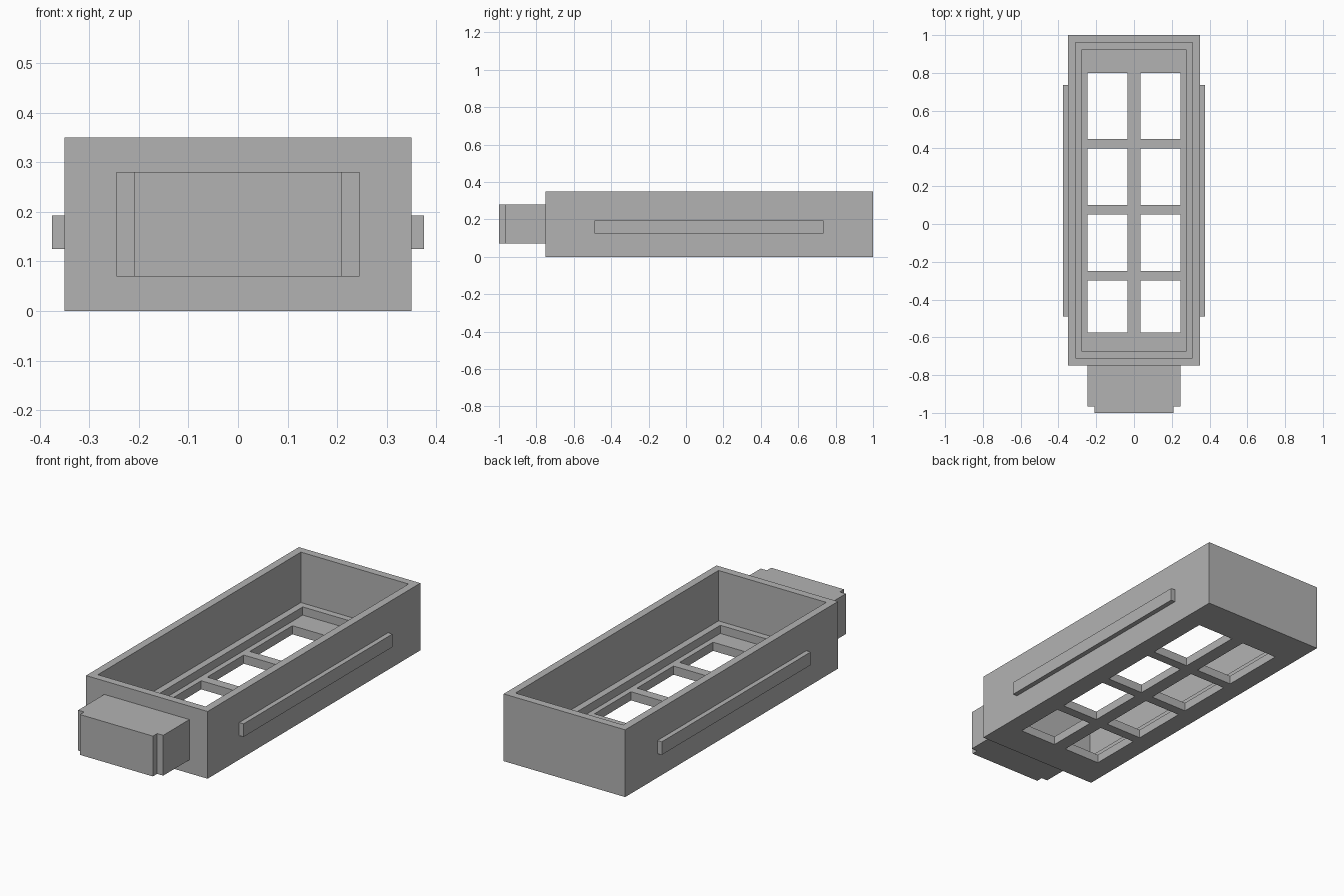
import bpy
import bmesh
from mathutils import Vector

cube = bpy.data.objects.get("Cube")
if cube:
    bpy.data.objects.remove(cube, do_unlink=True)

grey = bpy.data.materials.new("plain grey")
grey.use_nodes = True
grey.diffuse_color = (0.45, 0.45, 0.45, 1)
grey.node_tree.nodes["Principled BSDF"].inputs["Base Color"].default_value = grey.diffuse_color


def box(name, xs, ys, zs):
    """Axis-aligned box from its x, y and z limits."""
    low, high = map(Vector, zip(xs, ys, zs))
    bm = bmesh.new()
    bmesh.ops.create_cube(bm, size=1)
    for v in bm.verts:
        v.co = (low + high) / 2 + v.co * (high - low)
    mesh = bpy.data.meshes.new(name)
    bm.to_mesh(mesh)
    bm.free()
    mesh.materials.append(grey)
    obj = bpy.data.objects.new(name, mesh)
    bpy.context.collection.objects.link(obj)
    return obj


def cut(target, xs, ys, zs):
    """Subtract a box from the target and discard the cutter."""
    cutter = box("cutter", xs, ys, zs)
    cutter.hide_render = True
    mod = target.modifiers.new("cut", "BOOLEAN")
    mod.operation = "DIFFERENCE"
    mod.solver = "EXACT"
    mod.object = cutter
    bpy.context.view_layer.objects.active = target
    bpy.ops.object.modifier_apply(modifier=mod.name)
    bpy.data.objects.remove(cutter, do_unlink=True)


# Open tray with a stepped ledge around the floor
FLOOR, LEDGE, TOP = 0.045, 0.0875, 0.35
tray = box("tray", (-0.35, 0.35), (-0.75, 1), (0, TOP))
cut(tray, (-0.31, 0.31), (-0.71, 0.96), (LEDGE, TOP + 0.1))
cut(tray, (-0.275, 0.275), (-0.675, 0.925), (FLOOR, TOP + 0.1))

# Two columns of window openings through the floor
for ys in ((-0.575, -0.3), (-0.25, 0.05), (0.1, 0.4), (0.45, 0.8)):
    for xs in ((-0.247, -0.035), (0.035, 0.247)):
        cut(tray, xs, ys, (-0.1, FLOOR + 0.02))

# Side rails
for side, sign in (("left", 1), ("right", -1)):
    xs = sorted((sign * 0.34, sign * 0.375))
    box(side + "_rail", xs, (-0.49, 0.735), (0.125, 0.193))

# Front block with its narrower face plate
box("front_block", (-0.245, 0.245), (-0.965, -0.74), (0.07, 0.28))
box("front_plate", (-0.21, 0.21), (-1, -0.96), (0.07, 0.28))
